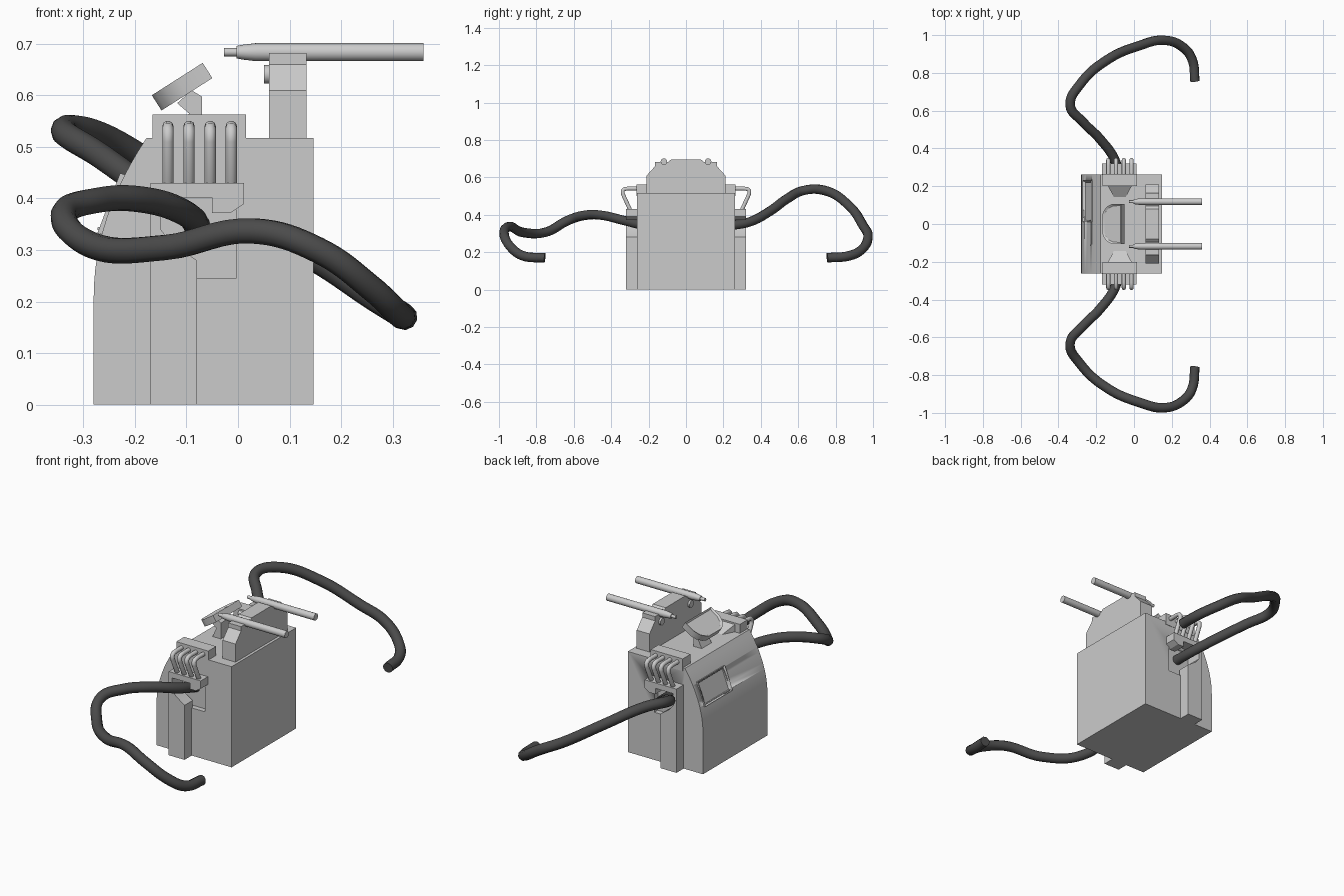
import bpy, bmesh, math
from mathutils import Vector

if "Cube" in bpy.data.objects:
    bpy.data.objects.remove(bpy.data.objects["Cube"])

dark = bpy.data.materials.new("dark_rubber")
dark.diffuse_color = (0.07, 0.07, 0.07, 1)
dark.use_nodes = True
dark.node_tree.nodes["Principled BSDF"].inputs["Base Color"].default_value = dark.diffuse_color


def finish(name, bm, smooth=True):
    bmesh.ops.recalc_face_normals(bm, faces=bm.faces)
    me = bpy.data.meshes.new(name)
    bm.to_mesh(me)
    bm.free()
    if smooth:
        me.shade_smooth()
        me.set_sharp_from_angle(angle=math.radians(25))
    ob = bpy.data.objects.new(name, me)
    bpy.context.collection.objects.link(ob)
    return ob


def prism(name, pts, axis, lo, hi, inset=None):
    """Extrude a 2D outline along an axis; inset=(width, depth) sinks the far face."""
    place = {'x': lambda a, b, t: (t, a, b),
             'y': lambda a, b, t: (a, t, b),
             'z': lambda a, b, t: (a, b, t)}[axis]
    bm = bmesh.new()
    low = [bm.verts.new(place(a, b, lo)) for a, b in pts]
    high = [bm.verts.new(place(a, b, hi)) for a, b in pts]
    bm.faces.new(low)
    cap = bm.faces.new(high)
    for i in range(len(pts)):
        j = (i + 1) % len(pts)
        bm.faces.new((low[i], low[j], high[j], high[i]))
    bmesh.ops.recalc_face_normals(bm, faces=bm.faces)
    if inset:
        bmesh.ops.inset_region(bm, faces=[cap], thickness=inset[0], depth=0)
        bmesh.ops.translate(bm, verts=cap.verts, vec=-cap.normal * inset[1])
    return finish(name, bm)


def rect(a0, a1, b0, b1):
    return [(a0, b0), (a1, b0), (a1, b1), (a0, b1)]


def lathe_x(name, profile, y, z, n=20):
    """Turn an (x, radius) profile around an axis parallel to x."""
    bm = bmesh.new()
    rings = [[bm.verts.new((x, y + r * math.cos(2 * math.pi * k / n),
                            z + r * math.sin(2 * math.pi * k / n))) for k in range(n)]
             for x, r in profile]
    for a, b in zip(rings, rings[1:]):
        for k in range(n):
            bm.faces.new((a[k], a[(k + 1) % n], b[(k + 1) % n], b[k]))
    bm.faces.new(rings[0])
    bm.faces.new(rings[-1])
    return finish(name, bm)


def tube(name, pts, radius, kind='AUTO', mat=None, res=8):
    cu = bpy.data.curves.new(name, 'CURVE')
    cu.dimensions = '3D'
    cu.bevel_depth, cu.bevel_resolution = radius, 3
    cu.resolution_u, cu.use_fill_caps = res, True
    sp = cu.splines.new('BEZIER')
    sp.bezier_points.add(len(pts) - 1)
    for bp, p in zip(sp.bezier_points, pts):
        bp.co = p
        bp.handle_left_type = bp.handle_right_type = kind
    if mat:
        cu.materials.append(mat)
    ob = bpy.data.objects.new(name, cu)
    bpy.context.collection.objects.link(ob)
    return ob


def cut(target, cutter):
    cutter.hide_render = True
    cutter.hide_viewport = False
    cutter.display_type = 'WIRE'
    m = target.modifiers.new("cut", 'BOOLEAN')
    m.operation, m.solver, m.object = 'DIFFERENCE', 'EXACT', cutter


# Main body with curved back
curve = [(-0.28 + 0.102 * (k / 12) ** 2, 0.21 + 0.307 * k / 12) for k in range(13)]
body = prism("body", [(0.147, 0.0), (-0.28, 0.0)] + curve + [(0.147, 0.517)], 'y', -0.262, 0.262)

# Display set into the curved face
tilt, centre = math.radians(20.8), Vector((-0.247, 0.12, 0.39))
frame = prism("display_frame", rect(-0.11, 0.11, -0.062, 0.062), 'x', 0.03, -0.004, (0.014, 0.014))
display_cut = prism("display_cutter", rect(-0.1, 0.1, -0.052, 0.052), 'x', 0.022, -0.03)
for ob in (frame, display_cut):
    ob.location, ob.rotation_euler = centre, (0, tilt, 0)
cut(body, display_cut)
label_strip = prism("display_button", rect(-0.085, -0.045, -0.056, -0.051), 'x', 0, -0.007)
label_strip.location, label_strip.rotation_euler = centre, (0, tilt, 0)

# Upright block that carries the rods
half = [(0.21, 0.515), (0.21, 0.61), (0.165, 0.66), (0.165, 0.682), (0.095, 0.682), (0.08, 0.695)]
prism("rod_mount", half + [(-y, z) for y, z in reversed(half)], 'x', 0.06, 0.133)

# Tilted head pad on its foot
pad_half = [(0.0585, 0.105), (0.0, 0.105), (-0.03, 0.092), (-0.05, 0.07), (-0.0585, 0.05)]
pad = prism("head_pad", pad_half + [(u, -y) for u, y in reversed(pad_half)], 'z',
            -0.0175, 0.0175, (0.01, 0.007))
pad.location, pad.rotation_euler = (-0.1085, 0, 0.617), (0, math.radians(-32.5), 0)
prism("head_pad_foot", [(-0.118, 0.515), (-0.07, 0.515), (-0.07, 0.598), (-0.09, 0.61),
                        (-0.118, 0.585), (-0.095, 0.565)], 'y', -0.04, 0.04)

# Tentacle paths: shared plan (x, y), different heights for each side
plan = [(-0.075, 0.22), (-0.10, 0.335), (-0.18, 0.45), (-0.27, 0.54), (-0.338, 0.63),
        (-0.285, 0.74), (-0.14, 0.87), (0.03, 0.945), (0.155, 0.973), (0.26, 0.935),
        (0.308, 0.87), (0.323, 0.755)]
heights = {1: [0.34, 0.36, 0.42, 0.485, 0.53, 0.53, 0.45, 0.345, 0.28, 0.21, 0.18, 0.17],
           -1: [0.34, 0.37, 0.397, 0.397, 0.37, 0.31, 0.305, 0.337, 0.3, 0.225, 0.18, 0.17]}

bracket = [(-0.17, 0), (-0.08, 0), (-0.08, 0.28), (-0.13, 0.315), (-0.15, 0.34), (-0.15, 0.402),
           (-0.05, 0.402), (-0.05, 0.372), (-0.015, 0.372), (0.012, 0.39), (0.012, 0.43),
           (-0.17, 0.43)]

for s, side in ((1, "rear"), (-1, "front")):
    # Side column, bracket and recess behind the tentacle
    prism(side + "_side_bracket", bracket, 'y', s * 0.255, s * 0.32)
    cut(body, prism(side + "_recess_cutter", rect(-0.15, -0.004, 0.245, 0.402), 'y',
                    s * 0.235, s * 0.3))

    # Pipe manifold on top with sloping wedge
    prism(side + "_manifold", rect(-0.166, 0.016, 0.5, 0.563), 'y', s * 0.2, s * 0.264)
    bm = bmesh.new()
    base = [bm.verts.new((x, s * y, 0.515)) for x, y in
            ((-0.14, 0.205), (-0.01, 0.205), (-0.045, 0.14), (-0.105, 0.14))]
    top = [bm.verts.new((x, s * 0.205, 0.558)) for x in (-0.14, -0.01)]
    bm.faces.new(base)
    bm.faces.new((base[0], base[1], top[1], top[0]))
    bm.faces.new((top[0], top[1], base[2], base[3]))
    bm.faces.new((base[1], base[2], top[1]))
    bm.faces.new((base[0], base[3], top[0]))
    finish(side + "_manifold_wedge", bm, False)

    # Four bent pipes
    for i in range(4):
        x = -0.136 + 0.041 * i
        pts = [(0.25, 0.54), (0.31, 0.54), (0.33, 0.537), (0.339, 0.528), (0.338, 0.512),
               (0.303, 0.435), (0.296, 0.42)]
        tube(f"{side}_pipe_{i + 1}", [(x, s * y, z) for y, z in pts], 0.011, 'VECTOR', res=1)

    # Long rod with stepped tip, and the knob under it
    lathe_x(side + "_rod", [(-0.027, 0.008), (-0.003, 0.008), (-0.003, 0.012), (0.01, 0.0145),
                            (0.035, 0.0175), (0.36, 0.0175)], s * 0.118, 0.684)
    lathe_x(side + "_knob", [(0.05, 0.018), (0.065, 0.018)], s * 0.118, 0.641)

    # Tentacle
    tube(side + "_tentacle", [(x, s * y, z) for (x, y), z in zip(plan, heights[s])],
         0.0255, mat=dark)
